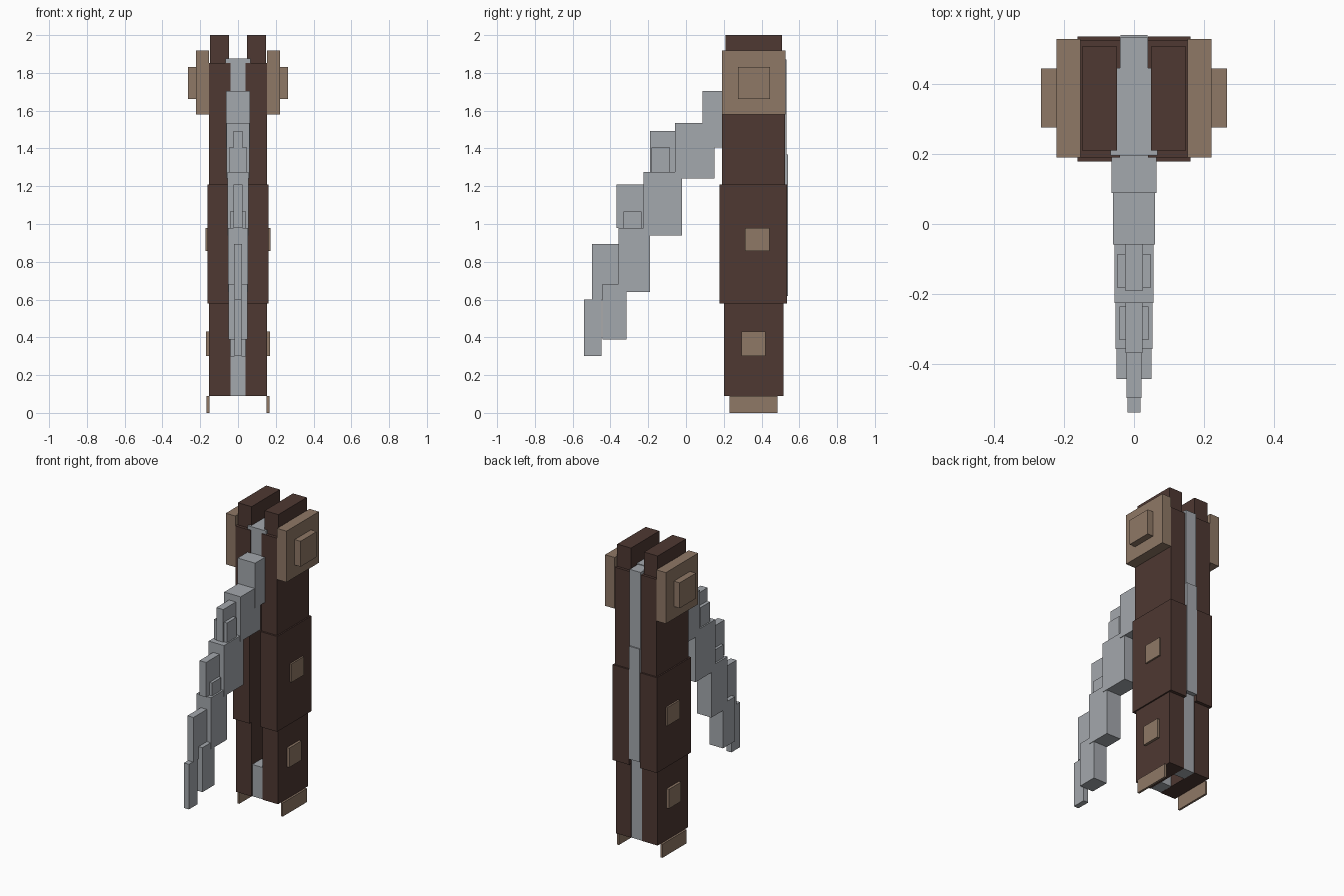
import bpy

cube = bpy.data.objects.get("Cube")
if cube:
    bpy.data.objects.remove(cube, do_unlink=True)


def linear(c):
    c /= 255
    return c / 12.92 if c <= 0.04045 else ((c + 0.055) / 1.055) ** 2.4


def material(name, r, g, b):
    m = bpy.data.materials.new(name)
    m.use_nodes = True
    col = (linear(r), linear(g), linear(b), 1)
    m.diffuse_color = col
    m.node_tree.nodes["Principled BSDF"].inputs["Base Color"].default_value = col
    return m


WOOD = material("dark_brown", 78, 56, 50)
TAN = material("tan", 143, 120, 102)
STEEL = material("steel_grey", 164, 168, 173)


def box(name, mat, x, y, z):
    """Axis-aligned box from (low, high) ranges."""
    bpy.ops.mesh.primitive_cube_add(size=1, location=[sum(r) / 2 for r in (x, y, z)])
    ob = bpy.context.object
    ob.name = name
    ob.scale = [r[1] - r[0] for r in (x, y, z)]
    bpy.ops.object.transform_apply(location=False, rotation=False, scale=True)
    ob.data.materials.append(mat)


def pair(name, mat, x, y, z):
    box("left_" + name, mat, x, y, z)
    box("right_" + name, mat, (-x[1], -x[0]), y, z)


def centred(name, mat, half, y, z):
    box(name, mat, (-half, half), y, z)


# Handle scales, one on each side
pair("lower_scale", WOOD, (0.04, 0.153), (0.2, 0.515), (0.09, 0.58))
pair("middle_scale", WOOD, (0.04, 0.162), (0.178, 0.536), (0.58, 1.21))
pair("upper_scale", WOOD, (0.04, 0.153), (0.19, 0.525), (1.21, 1.853))
pair("scale_cap", WOOD, (0.048, 0.148), (0.21, 0.507), (1.853, 2.0))

# Bolsters, pivot knobs, pins and foot plates
pair("bolster", TAN, (0.153, 0.222), (0.19, 0.528), (1.58, 1.918))
pair("pivot_knob", TAN, (0.222, 0.265), (0.275, 0.444), (1.662, 1.83))
pair("middle_pin", TAN, (0.16, 0.173), (0.312, 0.442), (0.858, 0.98))
pair("lower_pin", TAN, (0.152, 0.17), (0.293, 0.42), (0.302, 0.43))
pair("foot_plate", TAN, (0.152, 0.166), (0.23, 0.484), (0, 0.09))

# Back spine, pivot block and end block
centred("lower_spine", STEEL, 0.04, (0.42, 0.512), (0.09, 0.62))
centred("middle_spine", STEEL, 0.038, (0.44, 0.54), (0.62, 1.367))
centred("upper_spine", STEEL, 0.04, (0.445, 0.532), (1.367, 1.872))
centred("pivot_block", STEEL, 0.067, (0.195, 0.445), (1.42, 1.876))
centred("end_block", STEEL, 0.039, (0.205, 0.3), (0.09, 0.3))

# Stepped blade body: half width, depth range, height range
body = [(0.064, (0.088, 0.26), (1.405, 1.703)),
        (0.06, (-0.058, 0.15), (1.24, 1.535)),
        (0.056, (-0.226, -0.02), (0.94, 1.276)),
        (0.053, (-0.357, -0.19), (0.64, 0.98)),
        (0.05, (-0.443, -0.315), (0.388, 0.682))]
for i, seg in enumerate(body):
    centred(f"blade_body_{i + 1}", STEEL, *seg)

# Thin blade edge
edge = [(0.025, (-0.19, -0.058), (1.276, 1.492)),
        (0.024, (-0.368, -0.226), (0.98, 1.21)),
        (0.022, (-0.497, -0.357), (0.6, 0.895)),
        (0.018, (-0.539, -0.448), (0.302, 0.6))]
for i, seg in enumerate(edge):
    centred(f"blade_edge_{i + 1}", STEEL, *seg)

# Raised shoulders beside the edge
centred("upper_shoulder", STEEL, 0.047, (-0.183, -0.085), (1.276, 1.406))
centred("lower_shoulder", STEEL, 0.042, (-0.332, -0.235), (0.98, 1.065))
